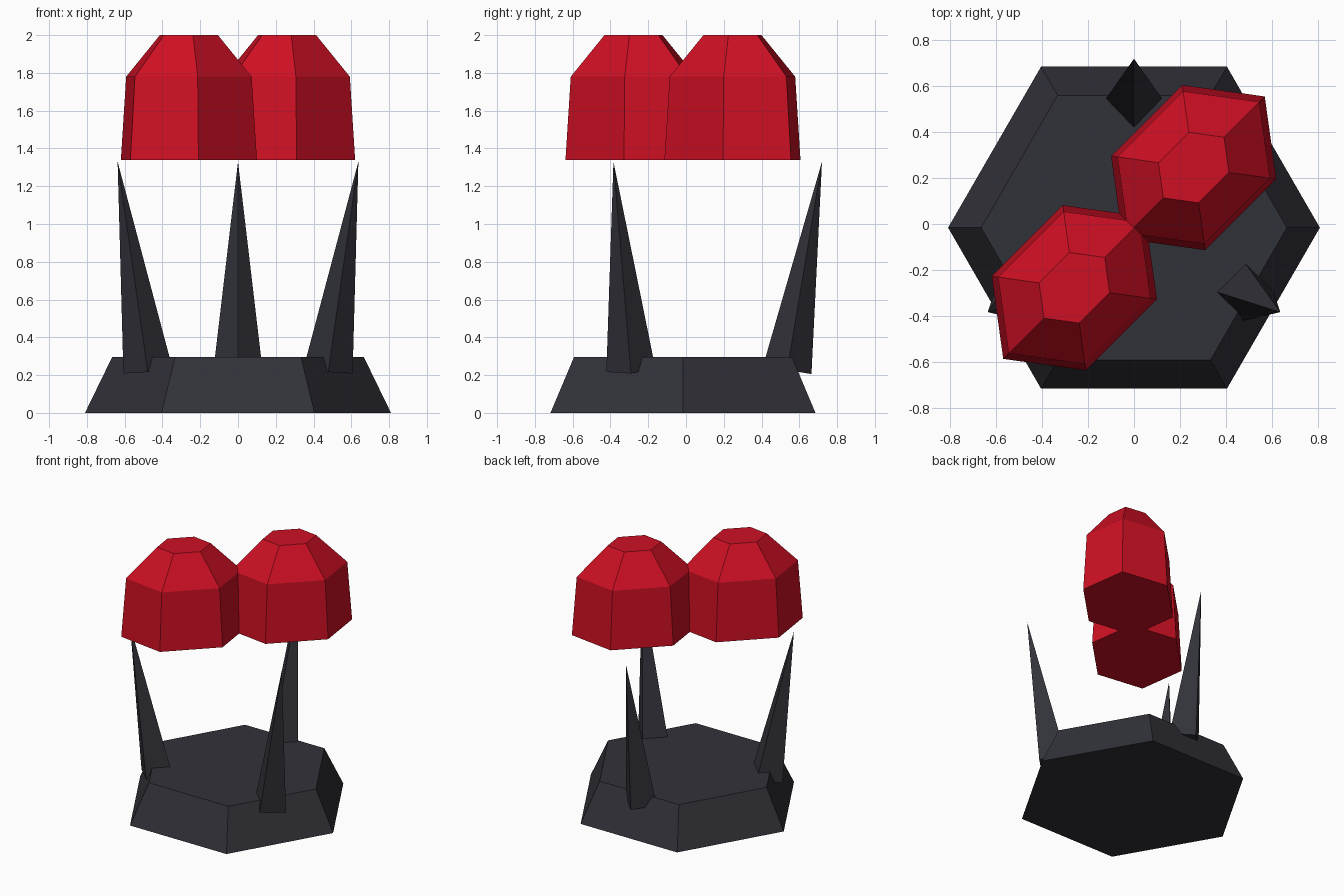
import bpy
from math import cos, sin, pi
from mathutils import Vector, Matrix

cube = bpy.data.objects.get("Cube")
if cube:
    bpy.data.objects.remove(cube, do_unlink=True)

CENTRE_Y = -0.016


def make_material(name, rgb):
    mat = bpy.data.materials.new(name)
    mat.use_nodes = True
    mat.diffuse_color = (*rgb, 1)
    mat.node_tree.nodes["Principled BSDF"].inputs["Base Color"].default_value = (*rgb, 1)
    return mat


def hex_stack(name, rings, mat, location, stretch=1.0, turn=0.0):
    """Closed hexagonal solid from (radius, height) rings."""
    spin = Matrix.Rotation(turn, 3, 'Z')
    verts = [spin @ Vector((r * cos(i * pi / 3), r * stretch * sin(i * pi / 3), z))
             for r, z in rings for i in range(6)]
    faces = [list(range(5, -1, -1)), [len(verts) - 6 + i for i in range(6)]]
    for k in range(0, len(verts) - 6, 6):
        for i in range(6):
            j = (i + 1) % 6
            faces.append([k + i, k + j, k + 6 + j, k + 6 + i])
    mesh = bpy.data.meshes.new(name)
    mesh.from_pydata(verts, [], faces)
    mesh.materials.append(mat)
    obj = bpy.data.objects.new(name, mesh)
    obj.location = location
    bpy.context.collection.objects.link(obj)
    return obj


charcoal = make_material("charcoal", (0.031, 0.031, 0.041))
red = make_material("red", (0.62, 0.005, 0.017))

# Tapered hexagonal base
hex_stack("base", [(0.81, 0), (0.666, 0.296)], charcoal, (0, CENTRE_Y, 0))

# Three four-sided spikes leaning outward
for name, angle in (("back", pi / 2), ("right", pi * 7 / 6), ("left", -pi / 6)):
    out = Vector((cos(angle), sin(angle), 0))
    middle = Vector((0, CENTRE_Y, 0))
    foot = middle + out * 0.552 + Vector((0, 0, 0.227))
    tip = middle + out * 0.736 + Vector((0, 0, 1.33))
    axis = tip - foot
    bpy.ops.mesh.primitive_cone_add(vertices=4, radius1=0.13, radius2=0,
                                    depth=axis.length, location=(foot + tip) / 2)
    spike = bpy.context.object
    spike.name = name + "_spike"
    spike.rotation_euler = Vector((0, 0, 1)).rotation_difference(axis).to_euler()
    spike.data.materials.append(charcoal)

# Two overlapping faceted domes along the diagonal
dome_rings = [(0.438, 1.34), (0.404, 1.78), (0.187, 2.0)]
for name, side in (("front_right_dome", -1), ("back_left_dome", 1)):
    hex_stack(name, dome_rings, red, (side * 0.26, CENTRE_Y + side * 0.262, 0),
              stretch=0.765, turn=pi / 4)
